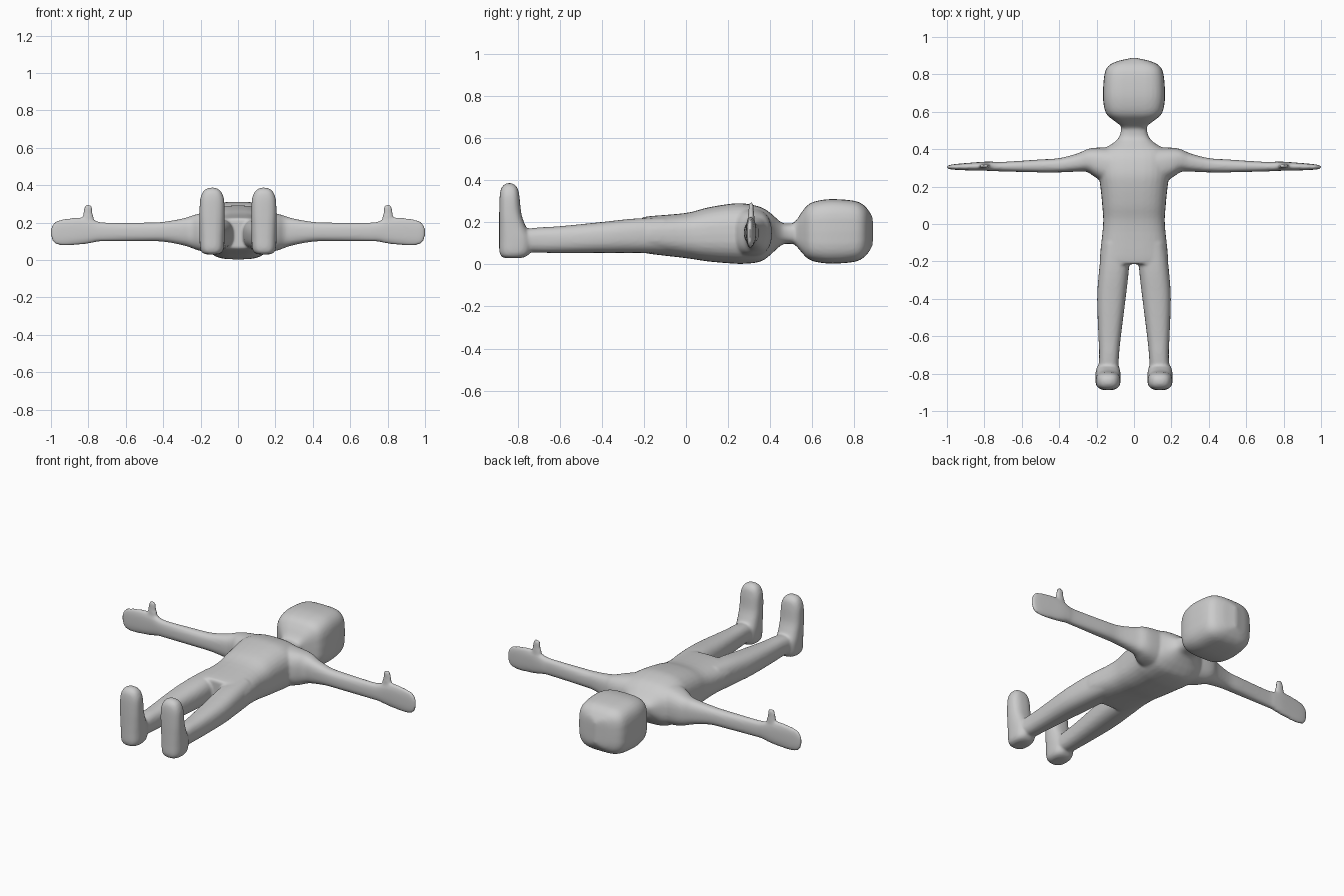
import bpy, bmesh
from math import cos, sin, pi, copysign

SIDES = 32


def spline(rows, steps=4):
    """Catmull-Rom resampling of section rows."""
    out = []
    for i in range(len(rows) - 1):
        a, b = rows[max(i - 1, 0)], rows[i]
        c, d = rows[i + 1], rows[min(i + 2, len(rows) - 1)]
        for k in range(steps):
            t = k / steps
            out.append([0.5 * (2 * q + (r - p) * t + (2 * p - 5 * q + 4 * r - s) * t * t
                               + (3 * q - p - 3 * r + s) * t ** 3)
                        for p, q, r, s in zip(a, b, c, d)])
    return out + [list(rows[-1])]


def loft(bm, axis, rows, power, side=1):
    """Rows: position on axis, then min/max of the two other axes (in xyz order)."""
    others = [i for i in range(3) if i != axis]
    rings = []
    for pos, u0, u1, v0, v1 in spline(rows):
        ring = []
        for k in range(SIDES):
            a = 2 * pi * k / SIDES
            c, s = cos(a), sin(a)
            p = [0, 0, 0]
            p[axis] = pos
            p[others[0]] = (u0 + u1) / 2 + (u1 - u0) / 2 * copysign(abs(c) ** (2 / power), c)
            p[others[1]] = (v0 + v1) / 2 + (v1 - v0) / 2 * copysign(abs(s) ** (2 / power), s)
            p[0] *= side
            ring.append(bm.verts.new(p))
        rings.append(ring)
    faces = [bm.faces.new(rings[0]), bm.faces.new(rings[-1][::-1])]
    for r, q in zip(rings, rings[1:]):
        for k in range(SIDES):
            j = (k + 1) % SIDES
            faces.append(bm.faces.new((r[k], q[k], q[j], r[j])))
    bmesh.ops.recalc_face_normals(bm, faces=faces)


def sym(rows):
    return [(y, -w, w, z0, z1) for y, w, z0, z1 in rows]


torso = sym([(-.215, .175, .06, .222), (-.17, .182, .05, .23), (0, .165, .03, .245),
             (.1, .17, .015, .27), (.2, .18, .006, .287), (.27, .19, .003, .291),
             (.35, .19, .012, .275), (.395, .17, .04, .25), (.43, .115, .072, .22),
             (.46, .083, .095, .197), (.5, .07, .098, .195), (.56, .07, .09, .2)])
head = sym([(.51, .06, .10, .195), (.53, .077, .082, .217), (.555, .11, .052, .255),
            (.585, .145, .024, .287), (.63, .161, .01, .304), (.7, .166, .004, .311),
            (.8, .158, .012, .303), (.845, .137, .032, .283), (.87, .09, .06, .255),
            (.882, .04, .08, .235), (.889, .008, .095, .22)])
arm = [(.1, .19, .41, .03, .27), (.2, .245, .408, .048, .25), (.25, .278, .4, .065, .236),
       (.3, .28, .378, .08, .221), (.4, .276, .352, .098, .204), (.5, .276, .345, .1, .2),
       (.7, .281, .332, .1, .2), (.75, .283, .333, .098, .206), (.8, .285, .333, .088, .224),
       (.87, .286, .328, .08, .226), (.94, .289, .322, .078, .217),
       (.98, .292, .317, .088, .203), (1, .298, .311, .12, .17)]
thumb = [(.18, .765, .84, .292, .328), (.225, .77, .832, .294, .326), (.25, .777, .827, .297, .323),
         (.28, .779, .823, .299, .321), (.292, .785, .817, .302, .318), (.296, .793, .81, .306, .314)]
leg = [(-.8, .085, .19, .06, .165), (-.7, .08, .186, .056, .176), (-.6, .07, .19, .055, .182),
       (-.4, .045, .197, .055, .202), (-.25, .028, .187, .055, .218), (-.1, .02, .17, .055, .225)]
foot = [(.03, .115, .165, -.855, -.8), (.036, .092, .188, -.876, -.765), (.06, .076, .202, -.888, -.74),
        (.12, .072, .206, -.889, -.735), (.18, .072, .206, -.889, -.762), (.24, .072, .206, -.889, -.783),
        (.32, .074, .203, -.887, -.792), (.36, .087, .19, -.88, -.8), (.379, .105, .172, -.866, -.815),
        (.387, .125, .15, -.85, -.83)]

bm = bmesh.new()
# Torso with neck, and head
loft(bm, 1, torso, 2.7)
loft(bm, 1, head, 3.6)
# Limbs on both sides
for side in (1, -1):
    loft(bm, 0, arm, 2.5, side)
    loft(bm, 2, thumb, 2.2, side)
    loft(bm, 1, leg, 2.5, side)
    loft(bm, 2, foot, 2.6, side)

mesh = bpy.data.meshes.new("body")
bm.to_mesh(mesh)
bm.free()
body = bpy.data.objects.new("body", mesh)
bpy.context.collection.objects.link(body)

# Fuse the parts into one smooth skin
fuse = body.modifiers.new("fuse", 'REMESH')
fuse.mode = 'VOXEL'
fuse.voxel_size = 0.008
fuse.use_smooth_shade = True
relax = body.modifiers.new("relax", 'SMOOTH')
relax.factor = 0.5
relax.iterations = 5
